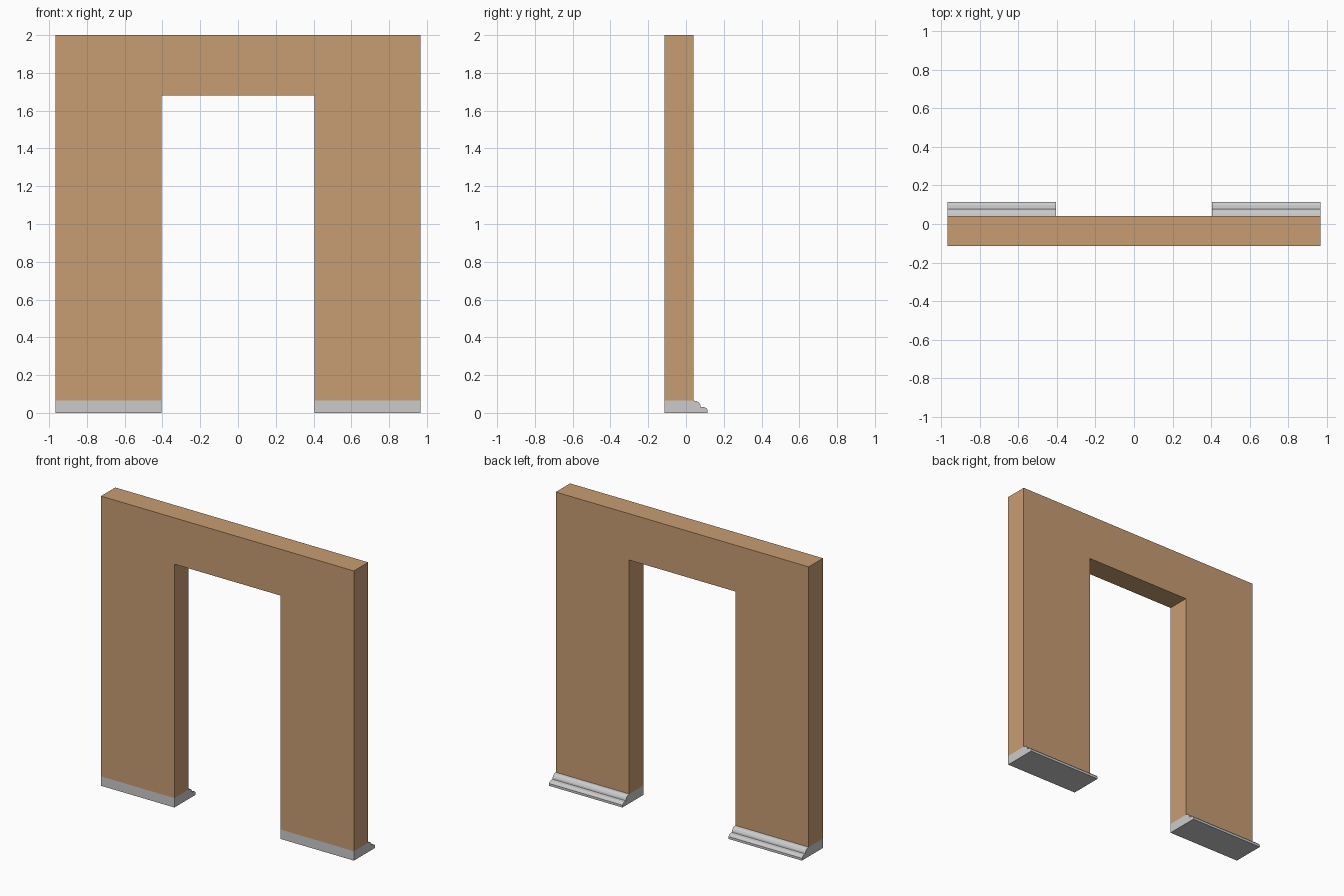
import bpy, bmesh
from mathutils import Vector

if "Cube" in bpy.data.objects:
    bpy.data.objects.remove(bpy.data.objects["Cube"])

HALF_W, DOOR, DOOR_TOP, TOP = 0.966, 0.405, 1.68, 2.0
BACK, FRONT, BASE_H = 0.041, -0.115, 0.065


def extrude(name, points, offset):
    """Closed solid from a flat outline swept along an offset."""
    bm = bmesh.new()
    face = bm.faces.new([bm.verts.new(p) for p in points])
    geom = bmesh.ops.extrude_face_region(bm, geom=[face])["geom"]
    verts = [g for g in geom if isinstance(g, bmesh.types.BMVert)]
    bmesh.ops.translate(bm, verts=verts, vec=Vector(offset))
    bmesh.ops.recalc_face_normals(bm, faces=bm.faces)
    mesh = bpy.data.meshes.new(name)
    bm.to_mesh(mesh)
    bm.free()
    obj = bpy.data.objects.new(name, mesh)
    bpy.context.collection.objects.link(obj)
    return obj


# Wall with doorway
half = [(HALF_W, BASE_H), (HALF_W, TOP)]
inner = [(DOOR, DOOR_TOP), (DOOR, BASE_H)]
outline = (half + [(-x, z) for x, z in reversed(half)]
           + [(-x, z) for x, z in reversed(inner)] + inner)
wall = extrude("wall", [(x, FRONT, z) for x, z in outline], (0, BACK - FRONT, 0))
tan = bpy.data.materials.new("wall_tan")
tan.diffuse_color = (0.58, 0.34, 0.17, 1)
tan.use_nodes = True
tan.node_tree.nodes["Principled BSDF"].inputs["Base Color"].default_value = tan.diffuse_color
wall.data.materials.append(tan)

# Moulded footings: two rounded steps on the back side
profile = [(FRONT, 0), (FRONT, BASE_H), (BACK, BASE_H), (0.058, 0.062),
           (0.069, 0.054), (0.076, 0.043), (0.078, 0.032), (0.098, 0.030),
           (0.108, 0.025), (0.115, 0.016), (0.115, 0)]
for side, x0 in (("left", -HALF_W), ("right", DOOR)):
    extrude(side + "_footing", [(x0, y, z) for y, z in profile],
            (HALF_W - DOOR, 0, 0))
